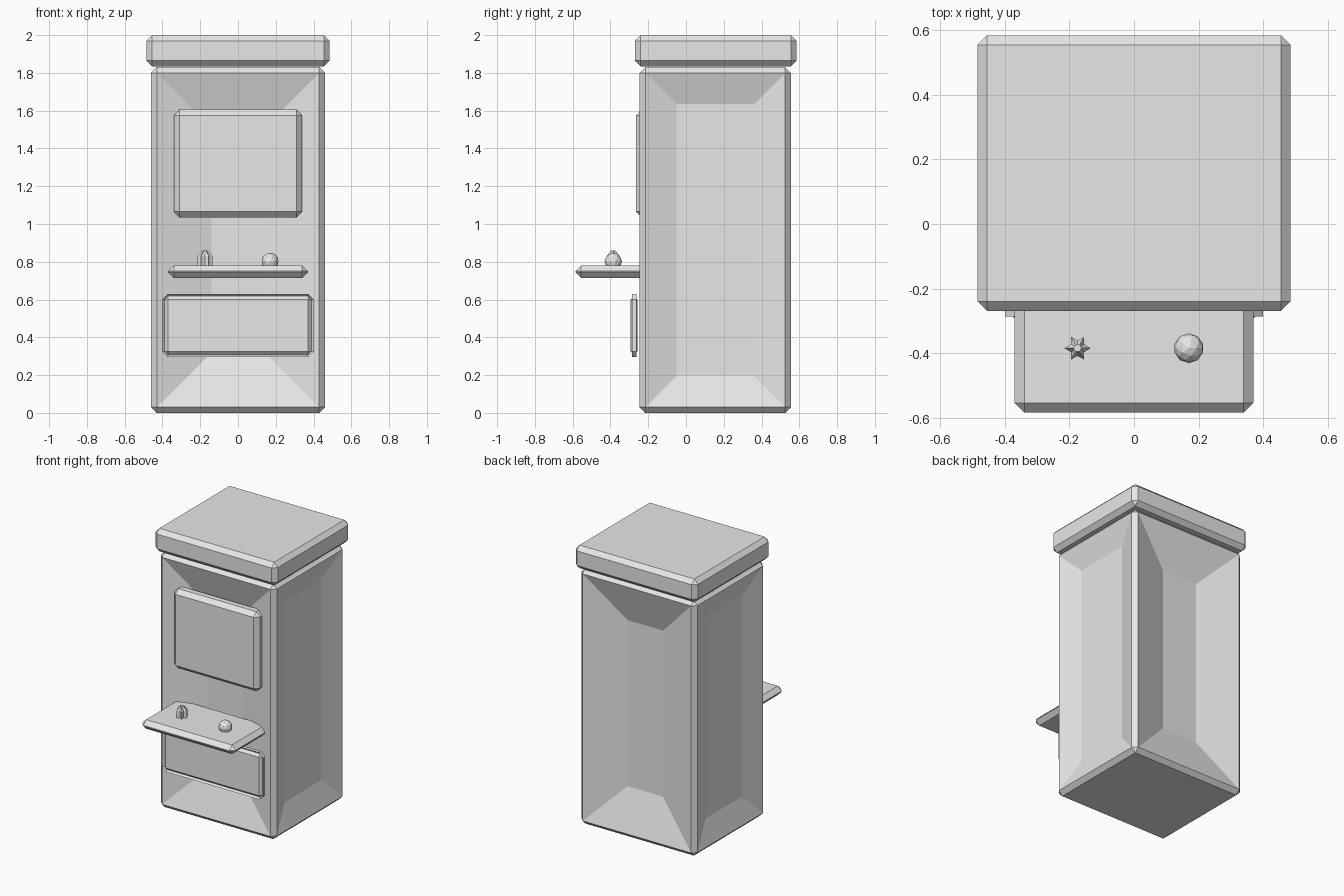
import bpy, bmesh, math
from mathutils import Matrix, Vector

if "Cube" in bpy.data.objects:
    bpy.data.objects.remove(bpy.data.objects["Cube"])

grey = bpy.data.materials.new("light_grey")
grey.diffuse_color = (0.8, 0.8, 0.8, 1)
grey.use_nodes = True
grey.node_tree.nodes["Principled BSDF"].inputs["Base Color"].default_value = grey.diffuse_color
BEVEL = 0.03


def finish(name, bm):
    me = bpy.data.meshes.new(name)
    bm.to_mesh(me)
    bm.free()
    me.materials.append(grey)
    ob = bpy.data.objects.new(name, me)
    bpy.context.collection.objects.link(ob)
    return ob


def bevelled_box(lo, hi):
    """Box between two corners with one-segment chamfers on all edges."""
    lo, hi = Vector(lo), Vector(hi)
    bm = bmesh.new()
    bmesh.ops.create_cube(bm, size=1)
    bmesh.ops.scale(bm, vec=hi - lo, verts=bm.verts)
    bmesh.ops.translate(bm, vec=(lo + hi) / 2, verts=bm.verts)
    bmesh.ops.bevel(bm, geom=bm.edges[:], offset=BEVEL, offset_type='OFFSET',
                    segments=1, profile=0.5, affect='EDGES', clamp_overlap=False)
    bm.normal_update()
    return bm


# Cabinet body with sloped recesses on its four upright faces
bm = bevelled_box((-0.46, -0.245, 0), (0.46, 0.555, 1.83))
for axis, inset, depth in ((0, 0.165, 0.055), (1, 0.29, 0.095)):
    faces = [f for f in bm.faces if abs(f.normal[axis]) > 0.99]
    bmesh.ops.inset_individual(bm, faces=faces, thickness=inset, depth=-depth,
                               use_even_offset=True)
    bm.normal_update()
finish("cabinet_body", bm)

# Overhanging top, screen and control shelf
finish("top_cap", bevelled_box((-0.485, -0.27, 1.835), (0.485, 0.585, 2.0)))
finish("screen", bevelled_box((-0.34, -0.265, 1.035), (0.34, -0.165, 1.605)))
finish("control_shelf", bevelled_box((-0.37, -0.585, 0.715), (0.37, -0.15, 0.78)))

# Thin lower door, its chamfers cross over into a raised rim
finish("lower_door", bevelled_box((-0.4, -0.293, 0.295), (0.4, -0.257, 0.63)))

# Joystick: six-ridged post with a tapered tip
bm = bmesh.new()
rings = []
for z, tip, valley in ((0.77, 0.04, 0.024), (0.83, 0.04, 0.024), (0.86, 0.012, 0.011)):
    ring = []
    for i in range(12):
        a, r = i * math.pi / 6, (valley if i % 2 else tip)
        ring.append(bm.verts.new((-0.175 + r * math.cos(a), -0.385 + r * math.sin(a), z)))
    rings.append(ring)
for low, high in zip(rings, rings[1:]):
    for i in range(12):
        j = (i + 1) % 12
        bm.faces.new((low[i], low[j], high[j], high[i]))
bm.faces.new(rings[-1])
bm.faces.new(rings[0][::-1])
finish("joystick", bm)

# Round faceted button
bm = bmesh.new()
bmesh.ops.create_icosphere(bm, subdivisions=2, radius=0.046,
                           matrix=Matrix.Translation((0.17, -0.385, 0.802)))
finish("round_button", bm)
